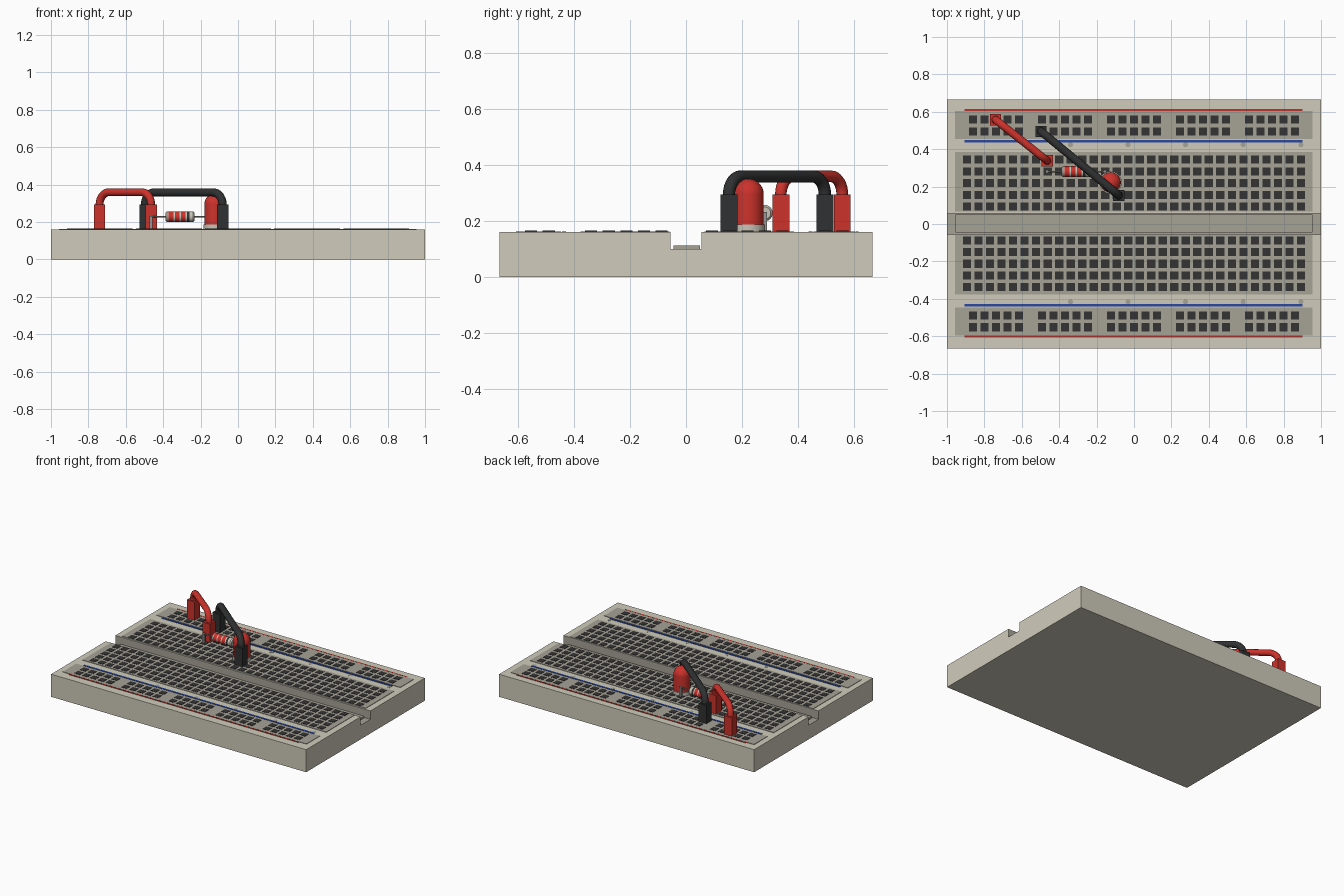
import bpy, bmesh, math
from mathutils import Vector, Matrix

if "Cube" in bpy.data.objects:
    bpy.data.objects.remove(bpy.data.objects["Cube"])


def material(name, rgb):
    lin = [((c / 255 + 0.055) / 1.055) ** 2.4 for c in rgb] + [1]
    m = bpy.data.materials.new(name)
    m.use_nodes = True
    m.diffuse_color = lin
    m.node_tree.nodes["Principled BSDF"].inputs["Base Color"].default_value = lin
    return m


CREAM = material("cream plastic", (208, 204, 188))
GREY = material("warm grey", (166, 163, 150))
DARK = material("hole black", (52, 52, 53))
RED = material("wire red", (205, 50, 43))
STRIPE = material("stripe red", (184, 50, 42))
BLUE = material("stripe blue", (42, 72, 160))
BLACK = material("wire black", (48, 49, 50))
LIGHT = material("light grey", (200, 196, 184))
METAL = material("lead metal", (150, 150, 148))


def finish(bm, name, *mats, smooth=False):
    bmesh.ops.recalc_face_normals(bm, faces=bm.faces)
    me = bpy.data.meshes.new(name)
    bm.to_mesh(me)
    bm.free()
    for m in mats:
        me.materials.append(m)
    ob = bpy.data.objects.new(name, me)
    bpy.context.collection.objects.link(ob)
    if smooth:
        bpy.ops.object.select_all(action="DESELECT")
        ob.select_set(True)
        bpy.context.view_layer.objects.active = ob
        bpy.ops.object.shade_smooth_by_angle(angle=math.radians(40))
    return ob


def add_box(bm, x0, x1, y0, y1, z0, z1):
    mid = Vector((x0 + x1, y0 + y1, z0 + z1)) / 2
    size = Matrix.Diagonal((x1 - x0, y1 - y0, z1 - z0, 1))
    bmesh.ops.create_cube(bm, size=1, matrix=Matrix.Translation(mid) @ size)


def box(name, mat, *bounds):
    bm = bmesh.new()
    add_box(bm, *bounds)
    return finish(bm, name, mat)


def lathe(name, profile, place, mats, pick=None, segments=32):
    """Revolve (radius, height) points around z, then place the part."""
    bm = bmesh.new()
    vs = [bm.verts.new((r, 0, h)) for r, h in profile]
    edges = [bm.edges.new(p) for p in zip(vs, vs[1:])]
    bmesh.ops.spin(bm, geom=vs + edges, axis=(0, 0, 1), cent=(0, 0, 0),
                   angle=math.tau, steps=segments)
    bmesh.ops.remove_doubles(bm, verts=bm.verts, dist=0.0001)
    if pick:
        for f in bm.faces:
            f.material_index = pick(f.calc_center_median().z)
    bm.transform(place)
    return finish(bm, name, *mats, smooth=True)


def tube(name, points, radius, mat):
    cu = bpy.data.curves.new(name, "CURVE")
    cu.dimensions = "3D"
    cu.bevel_depth = radius
    cu.bevel_resolution = 4
    cu.use_fill_caps = True
    sp = cu.splines.new("POLY")
    sp.points.add(len(points) - 1)
    for p, co in zip(sp.points, points):
        p.co = (*co, 1)
    sp.use_smooth = True
    cu.materials.append(mat)
    ob = bpy.data.objects.new(name, cu)
    bpy.context.collection.objects.link(ob)


# Board body with the centre channel
TOP, FLOOR, HALF = 0.16, 0.10, 0.665
section = [(-HALF, 0), (HALF, 0), (HALF, TOP), (0.055, TOP), (0.055, FLOOR),
           (-0.055, FLOOR), (-0.055, TOP), (-HALF, TOP)]
bm = bmesh.new()
face = bm.faces.new([bm.verts.new((-1, y, z)) for y, z in section])
ext = bmesh.ops.extrude_face_region(bm, geom=[face])["geom"]
bmesh.ops.translate(bm, vec=(2, 0, 0),
                    verts=[v for v in ext if isinstance(v, bmesh.types.BMVert)])
for f in bm.faces:
    c = f.calc_center_median()
    if abs(c.x) < 0.5 and abs(c.y) < 0.06 and c.z > 0.05:
        f.material_index = 1
finish(bm, "board", CREAM, GREY)
box("channel_strip", GREY, -0.955, 0.955, -0.045, 0.05, FLOOR, 0.112)

# Raised hole fields, power rails, stripes and index marks on both sides
PITCH, SKIN = 0.0615, 0.163
for side, label in ((1, "back"), (-1, "front")):
    def span(a, b):
        return sorted((side * a + 0.004, side * b + 0.004))
    box(label + "_terminal_panel", GREY, -0.957, 0.955, *span(0.062, 0.38), TOP, SKIN)
    box(label + "_rail_panel", GREY, -0.957, 0.955, *span(0.45, 0.6), TOP, SKIN)
    box(label + "_red_stripe", STRIPE, -0.905, 0.9, *span(0.601, 0.61), TOP, SKIN)
    box(label + "_blue_stripe", BLUE, -0.905, 0.9, *span(0.432, 0.446), TOP, SKIN)

    bm = bmesh.new()
    spots = [(i - 14.5, 0.09 + PITCH * 1.02 * r) for i in range(30) for r in range(5)]
    spots += [(6 * g + k - 14, y) for g in range(5) for k in range(5)
              for y in (0.492, 0.555)]
    h = 0.0215
    for col, y in spots:
        x, y = col * PITCH, side * y + 0.003
        add_box(bm, x - h, x + h, y - h, y + h, TOP, SKIN + 0.002)
    finish(bm, label + "_holes", DARK)

    bm = bmesh.new()
    for i in range(5):
        at = Matrix.Translation((-0.34 + 0.308 * i, side * 0.42 + 0.004, TOP + 0.0005))
        bmesh.ops.create_cone(bm, cap_ends=True, segments=10, radius1=0.014,
                              radius2=0.014, depth=0.001, matrix=at)
    finish(bm, label + "_index_marks", GREY)


# Jumper wires: square plugs joined by a rounded arch
def jumper(name, mat, a, b, radius):
    a, b = Vector((*a, 0)), Vector((*b, 0))
    for tag, p in (("start", a), ("end", b)):
        box(f"{name}_{tag}_plug", mat, p.x - 0.03, p.x + 0.03,
            p.y - 0.03, p.y + 0.03, TOP, 0.294)
    along = (b - a).normalized()
    bend, high = 0.065, 0.38 - radius
    arc = [(bend * (1 - math.cos(t)), high - bend + bend * math.sin(t))
           for t in (math.pi / 2 * i / 8 for i in range(9))]
    arc.insert(0, (0, 0.27))
    up = [a + along * d + Vector((0, 0, z)) for d, z in arc]
    down = [b - along * d + Vector((0, 0, z)) for d, z in reversed(arc)]
    tube(name + "_wire", up + down, radius, mat)


jumper("red_jumper", RED, (-0.74, 0.557), (-0.464, 0.338), 0.021)
jumper("black_jumper", BLACK, (-0.497, 0.495), (-0.082, 0.153), 0.022)

# Lamp: domed bulb on a pale collar
R = 0.055
dome = [(R * math.cos(t), 0.295 + R * math.sin(t))
        for t in (math.pi / 2 * i / 10 for i in range(11))]
dome[-1] = (0, dome[-1][1])
spot = Matrix.Translation((-0.125, 0.222, 0))
lathe("lamp_bulb", [(0, 0.187), (R, 0.187)] + dome, spot, [RED])
lathe("lamp_collar", [(0, TOP), (0.06, TOP), (0.06, 0.187), (0, 0.187)], spot, [LIGHT])

# Resistor: banded body lying along x, with bent leads
L, r = 0.078, 0.029
stops = [-L + 0.008, -0.062, -0.036, -0.028, -0.002, 0.006, 0.03, 0.038, 0.052, L - 0.008]
body = [(0, -L), (r - 0.007, -L)] + [(r, s) for s in stops] + [(r - 0.007, L), (0, L)]


def band(h):
    if -0.062 < h < -0.036 or -0.028 < h < -0.002 or 0.006 < h < 0.03:
        return 1
    return 2 if 0.038 < h < 0.052 else 0


lay = Matrix.Translation((-0.31, 0.28, 0.228)) @ Matrix.Rotation(math.pi / 2, 4, "Y")
lathe("resistor_body", body, lay, [LIGHT, RED, DARK], band, 24)
for sign, tag in ((-1, "right"), (1, "left")):
    x = -0.31 + sign * 0.155
    box(f"resistor_{tag}_leg", METAL, x - 0.008, x + 0.008, 0.272, 0.288, TOP, 0.232)
    tube(f"resistor_{tag}_lead", [(-0.31 + sign * 0.07, 0.28, 0.228), (x, 0.28, 0.228)],
         0.004, METAL)
